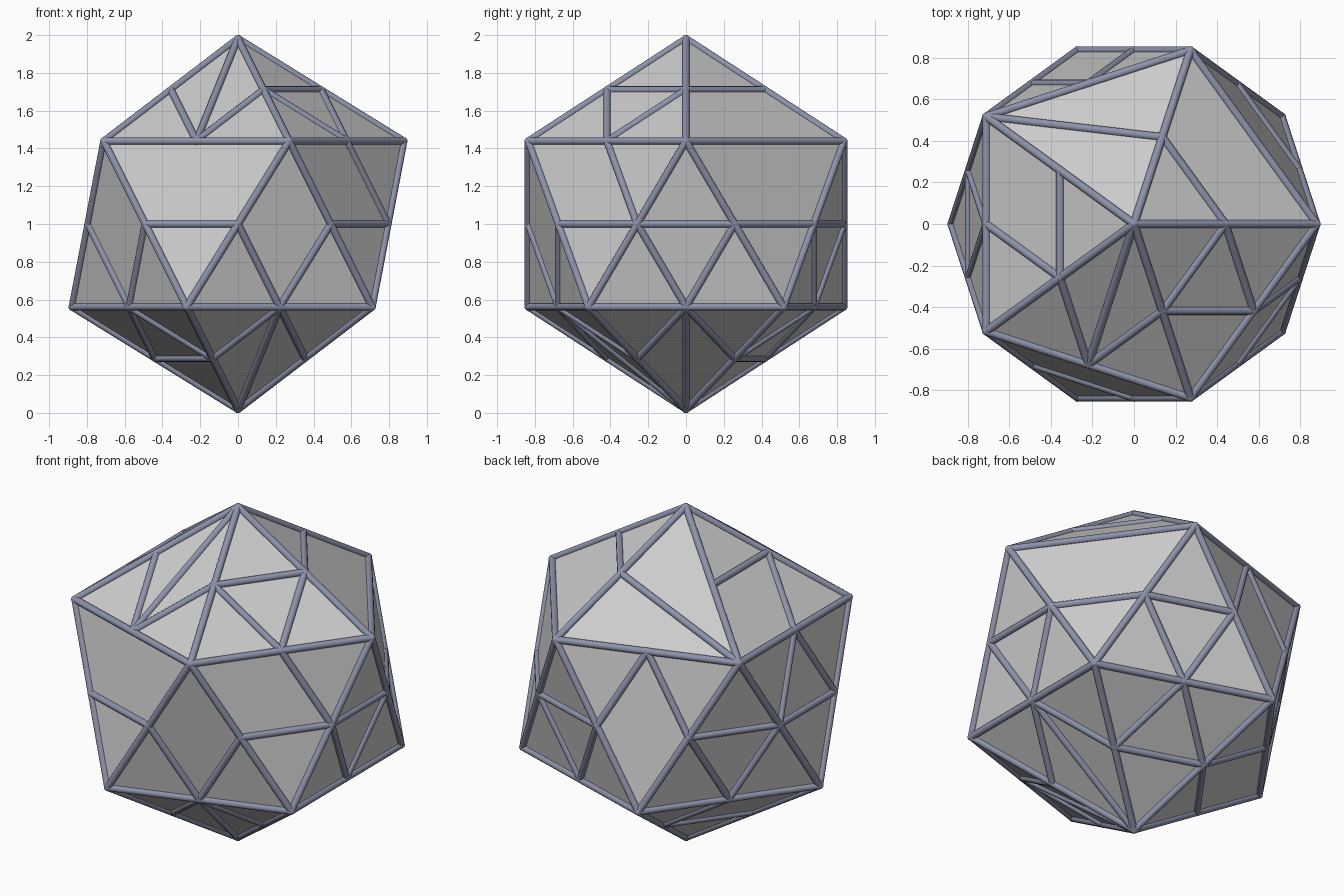
import bpy, bmesh
from math import sin, cos, pi, sqrt
from mathutils import Vector, Matrix

if "Cube" in bpy.data.objects:
    bpy.data.objects.remove(bpy.data.objects["Cube"])

R, BAR = 0.981, 0.0195


def ring(z, start):
    return [Vector((2 * cos(start + i * 2 * pi / 5), 2 * sin(start + i * 2 * pi / 5), z)) * R / sqrt(5)
            for i in range(5)]


# Twenty-sided solid corners: top, bottom, upper ring u0-u4, lower ring l0-l4
corner = {"T": Vector((0, 0, R)), "B": Vector((0, 0, -R))}
corner.update({f"u{i}": p for i, p in enumerate(ring(1, 0))})
corner.update({f"l{i}": p for i, p in enumerate(ring(-1, pi / 5))})

# Struts inside each face (corners a b c): a pair of letters is an edge midpoint
TRI = "ab-bc bc-ac ac-ab"
FAN = "bc-a bc-ab bc-ac"
faces = {
    # top cap
    "T u4 u3": FAN, "T u0 u4": TRI, "T u1 u0": "ab-ac",
    "T u2 u1": "b-ac", "T u3 u2": "ab-ac ab-bc",
    # faces pointing down, lower corner first
    "l3 u3 u4": "ab-ac", "l4 u4 u0": "ab-ac ac-bc", "l0 u0 u1": "ab-ac",
    "l1 u1 u2": "bc-ab bc-ac", "l2 u2 u3": TRI,
    # faces pointing up, upper corner first
    "u4 l3 l4": "bc-ab bc-ac", "u0 l4 l0": TRI, "u1 l0 l1": TRI,
    "u2 l1 l2": TRI, "u3 l2 l3": "bc-ab bc-ac",
    # bottom cap
    "B l2 l3": TRI, "B l3 l4": FAN, "B l4 l0": FAN,
    "B l0 l1": TRI, "B l1 l2": "ac-ab ab-bc",
}


def finish(bm, name, color=None):
    bmesh.ops.recalc_face_normals(bm, faces=bm.faces)
    me = bpy.data.meshes.new(name)
    bm.to_mesh(me)
    bm.free()
    ob = bpy.data.objects.new(name, me)
    ob.location.z = 1
    bpy.context.collection.objects.link(ob)
    if color:
        mat = bpy.data.materials.new(name)
        mat.diffuse_color = color
        mat.use_nodes = True
        mat.node_tree.nodes["Principled BSDF"].inputs["Base Color"].default_value = mat.diffuse_color
        me.materials.append(mat)
    return ob


# Flat panels
bm = bmesh.new()
bv = {k: bm.verts.new(p) for k, p in corner.items()}
for key in faces:
    bm.faces.new([bv[k] for k in key.split()])
finish(bm, "panels")

# Collect strut end points: outer edges plus inner struts
struts, nodes = {}, {}


def key_of(p):
    return tuple(round(c, 3) + 0.0 for c in p)


def add_strut(p, q):
    struts[frozenset((key_of(p), key_of(q)))] = (p, q)
    nodes[key_of(p)] = p
    nodes[key_of(q)] = q


for key, lines in faces.items():
    local = dict(zip("abc", (corner[k] for k in key.split())))
    for e in ("ab", "bc", "ac"):
        add_strut(local[e[0]], local[e[1]])
    for line in lines.split():
        p, q = (sum((local[c] for c in end), Vector()) / len(end) for end in line.split("-"))
        add_strut(p, q)

# Round struts with ball joints
bm = bmesh.new()
for p, q in struts.values():
    d = q - p
    m = Matrix.Translation((p + q) / 2) @ d.to_track_quat("Z", "Y").to_matrix().to_4x4()
    bmesh.ops.create_cone(bm, cap_ends=True, segments=12, radius1=BAR, radius2=BAR,
                          depth=d.length, matrix=m)
for p in nodes.values():
    bmesh.ops.create_icosphere(bm, subdivisions=2, radius=BAR * 1.08, matrix=Matrix.Translation(p))
frame = finish(bm, "strut_frame", (0.27, 0.29, 0.4, 1))
bpy.context.view_layer.objects.active = frame
frame.select_set(True)
bpy.ops.object.shade_smooth_by_angle(angle=pi / 4)
